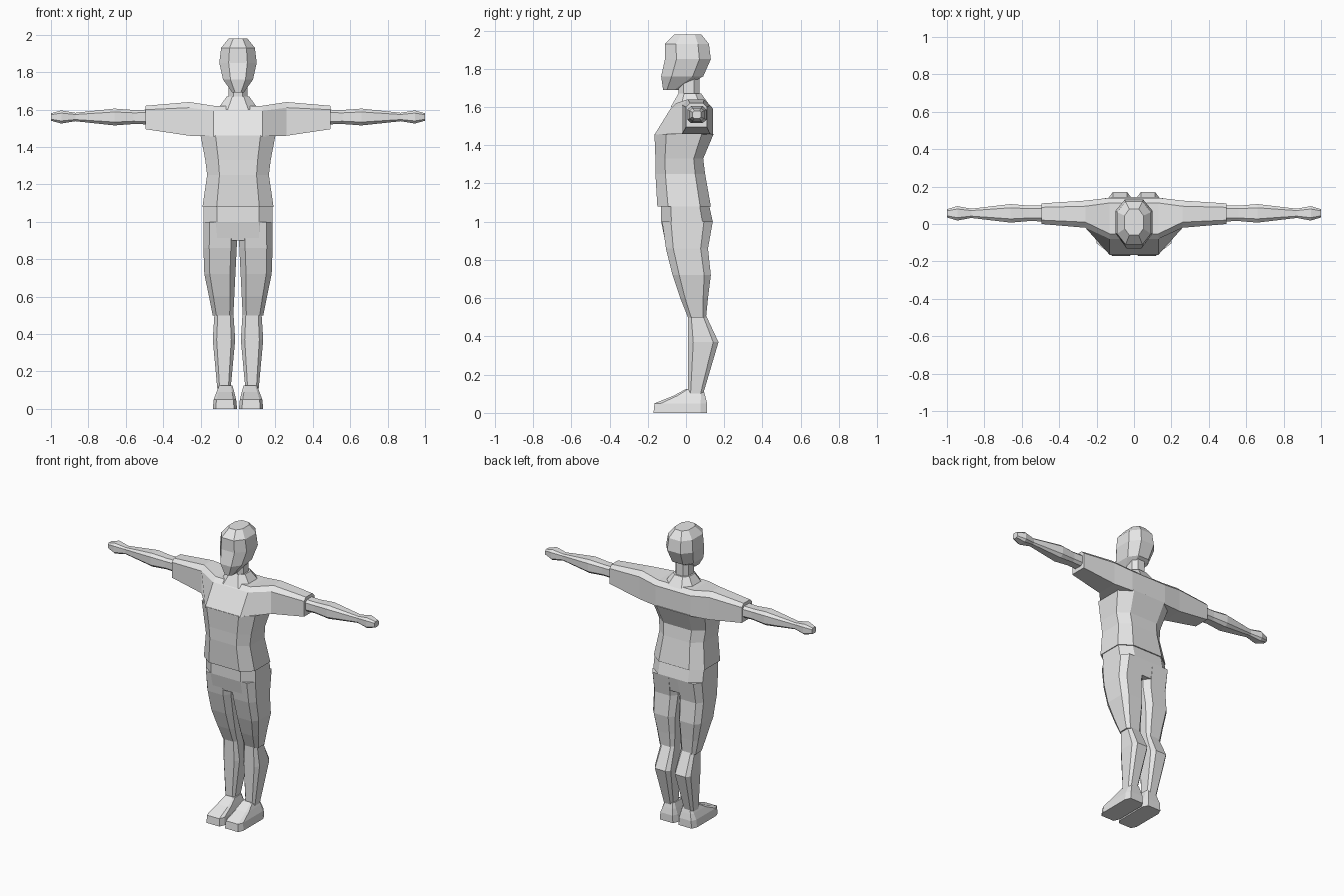
import bpy
import bmesh

default_cube = bpy.data.objects.get("Cube")
if default_cube:
    bpy.data.objects.remove(default_cube, do_unlink=True)

# One plain grey for the whole figure
grey = bpy.data.materials.new("light_grey")
grey.use_nodes = True
grey.diffuse_color = (0.8, 0.8, 0.8, 1)
shader = next(node for node in grey.node_tree.nodes if node.type == "BSDF_PRINCIPLED")
shader.inputs["Base Color"].default_value = grey.diffuse_color


def section(left, right, low, high, flat=0.6):
    """Eight-sided outline filling a box; flat is the straight share of each side."""
    middle_u, middle_v = (left + right) / 2, (low + high) / 2
    du, dv = (right - middle_u) * flat, (high - middle_v) * flat
    return [(middle_u - du, low), (middle_u + du, low),
            (right, middle_v - dv), (right, middle_v + dv),
            (middle_u + du, high), (middle_u - du, high),
            (left, middle_v + dv), (left, middle_v - dv)]


def loft(name, rings):
    """Skin a list of equal-length rings of points and cap both ends."""
    bm = bmesh.new()
    loops = [[bm.verts.new(point) for point in ring] for ring in rings]
    for lower, upper in zip(loops, loops[1:]):
        for i in range(len(lower)):
            bm.faces.new((lower[i - 1], lower[i], upper[i], upper[i - 1]))
    bm.faces.new(loops[0])
    bm.faces.new(loops[-1])
    bmesh.ops.recalc_face_normals(bm, faces=bm.faces[:])
    mesh = bpy.data.meshes.new(name)
    bm.to_mesh(mesh)
    bm.free()
    mesh.materials.append(grey)
    part = bpy.data.objects.new(name, mesh)
    bpy.context.collection.objects.link(part)
    return part


def mirrored(part):
    """Repeat a left-hand part on the right."""
    modifier = part.modifiers.new("mirror", "MIRROR")
    modifier.use_axis[0] = True
    modifier.use_mirror_merge = False


def central(z, side, front, back, flat=0.5):
    """Level ring across the middle of the body."""
    return [(x, y, z) for x, y in section(-side, side, -front, back, flat)]


def limb(z, inner, outer, front, back, flat=0.65):
    """Level ring around one leg."""
    return [(x, y, z) for x, y in section(inner, outer, -front, back, flat)]


# Head with a narrow chin and face
loft("head", [
    central(z=1.69, side=0.03, front=0.12, back=-0.04),
    central(z=1.76, side=0.08, front=0.13, back=0.09),
    central(z=1.85, side=0.1, front=0.11, back=0.13),
    central(z=1.93, side=0.09, front=0.11, back=0.12),
    central(z=1.98, side=0.05, front=0.06, back=0.08),
])

# Neck and shirt collar
loft("neck", [central(z=z, side=0.05, front=0.04, back=0.07) for z in (1.6, 1.76)])
loft("collar", [
    central(z=1.6, side=0.11, front=0.08, back=0.13),
    central(z=1.67, side=0.06, front=0.04, back=0.08),
])

# Shirt body from hem to chest
loft("shirt_body", [
    central(z=1.08, side=0.19, front=0.15, back=0.13, flat=0.6),
    central(z=1.25, side=0.165, front=0.16, back=0.1, flat=0.6),
    central(z=1.33, side=0.175, front=0.16, back=0.09, flat=0.6),
    central(z=1.46, side=0.2, front=0.165, back=0.145, flat=0.6),
])


def sleeve(x, chest, front, back, low, top):
    """Upright ring across the shoulder line, bevelled along its top."""
    bevel = (top - low) / 6
    outline = [(-chest, low), (-front, top - bevel), (bevel - front, top),
               (back - bevel, top), (back, top - bevel), (back, low)]
    return [(x, y, z) for y, z in outline]


# Shoulder yoke and short sleeves in one piece from cuff to cuff
stations = [
    dict(x=0.495, chest=0, front=0, back=0.11, low=1.495, top=1.62),
    dict(x=0.26, chest=0.02, front=0.02, back=0.125, low=1.46, top=1.64),
    dict(x=0.13, chest=0.165, front=0.08, back=0.14, low=1.455, top=1.62),
]
left_half = [sleeve(**station) for station in stations]
right_half = [[(-x, y, z) for x, y, z in ring] for ring in reversed(left_half)]
loft("shirt_shoulders", left_half + right_half)


def arm_ring(x, thickness):
    """Upright ring around the arm, a little deeper than tall."""
    tall, deep = thickness / 2, thickness * 0.55
    centre_y, centre_z = 0.057, 1.56
    outline = section(centre_y - deep, centre_y + deep, centre_z - tall, centre_z + tall)
    return [(x, y, z) for y, z in outline]


# Bare forearms narrowing to the wrist, then the fists
mirrored(loft("arms", [
    arm_ring(x=0.45, thickness=0.08),
    arm_ring(x=0.56, thickness=0.075),
    arm_ring(x=0.66, thickness=0.09),
    arm_ring(x=0.87, thickness=0.045),
    arm_ring(x=0.945, thickness=0.07),
    arm_ring(x=1, thickness=0.04),
]))

# Trouser seat
loft("trouser_seat", [
    central(z=0.9, side=0.185, front=0.11, back=0.12, flat=0.6),
    central(z=1, side=0.185, front=0.13, back=0.14, flat=0.6),
    central(z=1.09, side=0.185, front=0.13, back=0.12, flat=0.6),
])


def trouser(z, outer, front, back):
    """Trouser ring whose inner seam closes steadily towards the crotch."""
    return limb(z, (1 - z) / 20, outer, front, back)


# Trouser legs, ending below the knee
mirrored(loft("trouser_legs", [
    trouser(z=0.5, outer=0.135, front=-0.01, back=0.105),
    trouser(z=0.6, outer=0.155, front=0.03, back=0.115),
    trouser(z=0.72, outer=0.18, front=0.07, back=0.13),
    trouser(z=0.86, outer=0.185, front=0.105, back=0.115),
    trouser(z=1, outer=0.185, front=0.125, back=0.14),
]))


def shin(z, width, back):
    """Lower leg ring with a straight front edge."""
    centre = 0.075
    return limb(z, centre - width / 2, centre + width / 2, front=-0.01, back=back)


# Lower legs with the calf bulging backwards
mirrored(loft("lower_legs", [
    shin(z=0.1, width=0.07, back=0.09),
    shin(z=0.37, width=0.12, back=0.17),
    shin(z=0.52, width=0.1, back=0.1),
]))

# Shoes with a sloping instep
mirrored(loft("shoes", [
    limb(z=0, inner=0.005, outer=0.135, front=0.17, back=0.11, flat=0.75),
    limb(z=0.05, inner=0.01, outer=0.13, front=0.165, back=0.11, flat=0.75),
    limb(z=0.09, inner=0.02, outer=0.115, front=0.065, back=0.1, flat=0.75),
    limb(z=0.125, inner=0.03, outer=0.1, front=0, back=0.09, flat=0.75),
]))
